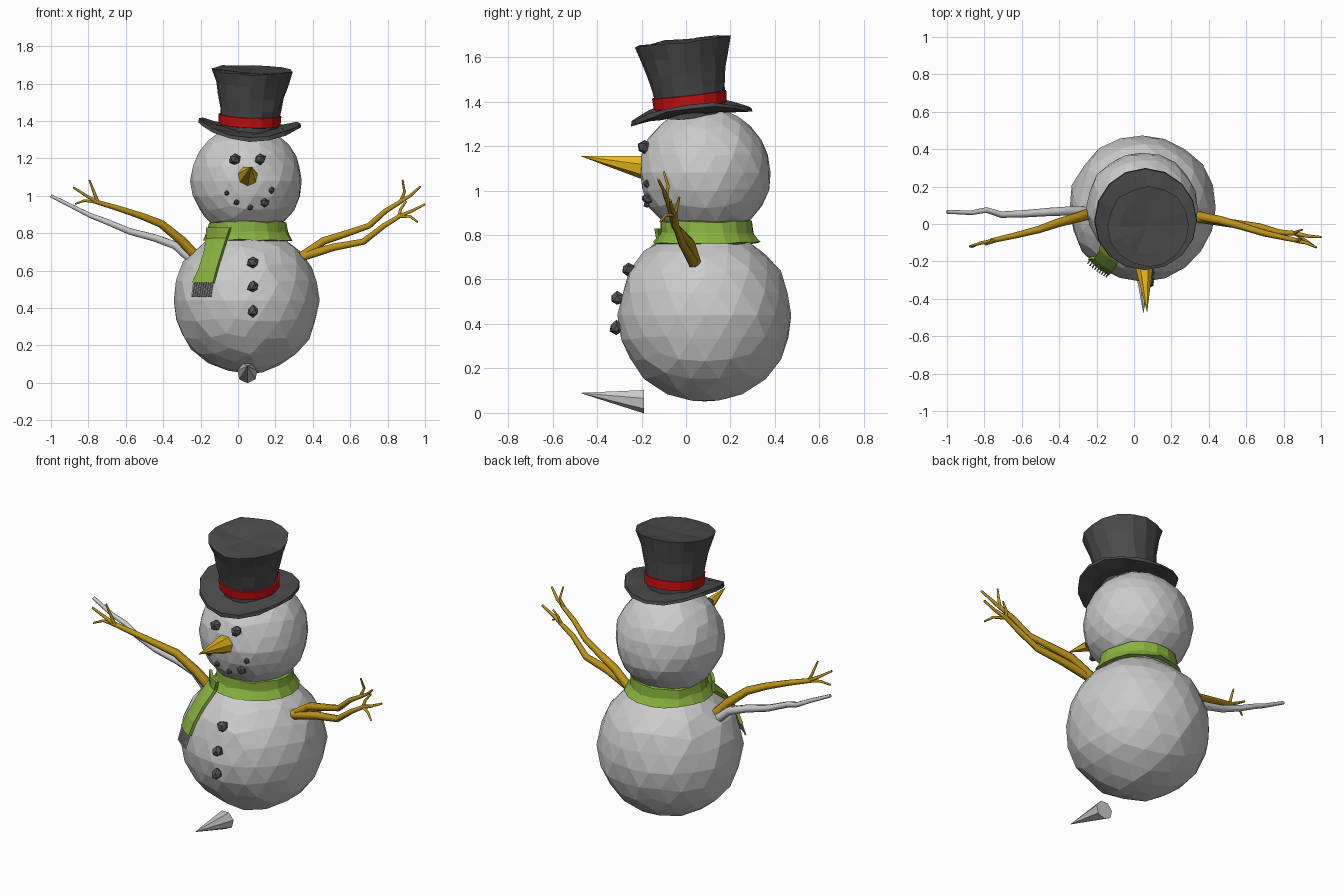
import bpy, bmesh, math, random
from mathutils import Vector, Matrix

if "Cube" in bpy.data.objects:
    bpy.data.objects.remove(bpy.data.objects["Cube"])

random.seed(4)


def material(name, r, g, b):
    m = bpy.data.materials.new(name)
    m.diffuse_color = (r, g, b, 1)
    m.use_nodes = True
    m.node_tree.nodes["Principled BSDF"].inputs["Base Color"].default_value = m.diffuse_color
    return m


COAL = material("coal", 0.09, 0.09, 0.095)
FELT = material("felt", 0.07, 0.07, 0.07)
RED = material("ribbon_red", 0.6, 0.005, 0.005)
GREEN = material("wool_green", 0.25, 0.45, 0.05)
ORANGE = material("carrot", 0.85, 0.5, 0.01)
WOOD = material("wood", 0.5, 0.29, 0.01)


def finish(bm, name, mat=None, matrix=None):
    bmesh.ops.recalc_face_normals(bm, faces=bm.faces)
    me = bpy.data.meshes.new(name)
    bm.to_mesh(me)
    bm.free()
    ob = bpy.data.objects.new(name, me)
    bpy.context.collection.objects.link(ob)
    if mat:
        me.materials.append(mat)
    if matrix:
        ob.matrix_world = matrix
    return ob


def lump(name, centre, radius, subdiv, jitter, mat=None):
    bm = bmesh.new()
    bmesh.ops.create_icosphere(bm, subdivisions=subdiv, radius=radius)
    for v in bm.verts:
        v.co *= 1 + random.uniform(-jitter, jitter)
    return finish(bm, name, mat, Matrix.Translation(centre))


def lathe(name, profile, sides, mat, matrix, shape=None, closed=False):
    # Spin (radius, height) pairs; shape() can bend the result
    bm = bmesh.new()
    rings = []
    for r, z in profile:
        if r == 0:
            rings.append([bm.verts.new((0, 0, z))] * sides)
        else:
            rings.append([bm.verts.new((r * math.cos(a), r * math.sin(a), z))
                          for a in (2 * math.pi * i / sides for i in range(sides))])
    pairs = list(zip(rings, rings[1:]))
    if closed:
        pairs.append((rings[-1], rings[0]))
    for lo, hi in pairs:
        for i in range(sides):
            j = (i + 1) % sides
            bm.faces.new(list(dict.fromkeys((lo[i], lo[j], hi[j], hi[i]))))
    if shape:
        for v in bm.verts:
            v.co = shape(v.co)
    return finish(bm, name, mat, matrix)


def cone(name, base, tip, radius, mat=None):
    # Seven-sided spike whose base faces straight back
    bm = bmesh.new()
    ring = [bm.verts.new((base[0] + radius * math.sin(a), base[1], base[2] + radius * math.cos(a)))
            for a in (2 * math.pi * (i + 0.5) / 7 for i in range(7))]
    top = bm.verts.new(tip)
    bm.faces.new(ring)
    for i in range(7):
        bm.faces.new((ring[i], ring[(i + 1) % 7], top))
    return finish(bm, name, mat)


def stick(name, branches, mat=None):
    # Each branch: (start radius, end radius, points)
    cu = bpy.data.curves.new(name, 'CURVE')
    cu.dimensions = '3D'
    cu.bevel_depth = 1
    cu.bevel_resolution = 1
    cu.use_fill_caps = True
    for r0, r1, pts in branches:
        sp = cu.splines.new('POLY')
        sp.points.add(len(pts) - 1)
        for i, p in enumerate(pts):
            sp.points[i].co = (*p, 1)
            sp.points[i].radius = r0 + (r1 - r0) * i / (len(pts) - 1)
    ob = bpy.data.objects.new(name, cu)
    bpy.context.collection.objects.link(ob)
    if mat:
        cu.materials.append(mat)
    bpy.ops.object.select_all(action='DESELECT')
    ob.select_set(True)
    bpy.context.view_layer.objects.active = ob
    bpy.ops.object.convert(target='MESH')


BODY, BODY_R = Vector((0.045, 0.085, 0.44)), 0.392
HEAD, HEAD_R = Vector((0.045, 0.087, 1.08)), 0.297


def front_y(x, z, c, r):
    return c.y - math.sqrt(max(0, r * r - (x - c.x) ** 2 - (z - c.z) ** 2))


# Snow balls
lump("body", BODY, BODY_R, 3, 0.018)
lump("head", HEAD, HEAD_R, 3, 0.018)

# Coal: buttons, eyes and mouth
for z in (0.645, 0.515, 0.383):
    lump("button", (0.08, front_y(0.08, z, BODY, BODY_R) - 0.012, z), 0.032, 1, 0.12, COAL)
for x in (-0.017, 0.118):
    lump("eye", (x, front_y(x, 1.195, HEAD, HEAD_R) - 0.006, 1.195), 0.032, 1, 0.12, COAL)
for x, z, r in ((-0.06, 1.015, 0.014), (-0.008, 0.965, 0.016), (0.065, 0.937, 0.016),
                (0.143, 0.963, 0.025), (0.18, 1.03, 0.018)):
    lump("mouth_stone", (x, front_y(x, z, HEAD, HEAD_R) - 0.003, z), r, 1, 0.1, COAL)

# Carrot nose and loose spike on the floor
cone("nose", (0.052, -0.195, 1.105), (0.07, -0.475, 1.155), 0.055, ORANGE)
cone("floor_spike", (0.05, -0.19, 0.053), (0.05, -0.478, 0.09), 0.055)

# Top hat: saddle-shaped brim, flared crown, ribbon
hat = (Matrix.Translation((0.06, 0.025, 1.335)) @ Matrix.Rotation(math.radians(6.5), 4, 'X')
       @ Matrix.Rotation(math.radians(2.5), 4, 'Y'))


def saddle(co):
    return Vector((co.x, co.y, co.z + 0.8 * co.x ** 2 + random.uniform(-0.004, 0.004)))


def crumple(co):
    if co.x == 0 and co.y == 0:
        return co.copy()
    return co + Vector([random.uniform(-0.006, 0.006) for _ in range(3)])


lathe("hat_brim", [(0.14, 0.0), (0.2, -0.005), (0.275, -0.012), (0.272, 0.008), (0.2, 0.016), (0.14, 0.02)],
      16, FELT, hat, saddle, True)
lathe("hat_crown", [(0.15, 0.0), (0.154, 0.05), (0.165, 0.13), (0.178, 0.2), (0.193, 0.27),
                    (0.216, 0.34), (0.15, 0.338), (0, 0.325)], 16, FELT, hat, crumple)
lathe("hat_ribbon", [(0.158, 0.045), (0.165, 0.047), (0.168, 0.098), (0.16, 0.1)],
      16, RED, hat, None, True)

# Scarf collar
lathe("scarf_collar", [(0.18, 0.865), (0.208, 0.86), (0.212, 0.81), (0.24, 0.765), (0.215, 0.76), (0.18, 0.8)],
      18, GREEN, Matrix.Translation((0.05, 0.093, 0)), crumple, True)

# Scarf tail draped over the body
bm = bmesh.new()
rows = []
for xl, xr, z in ((-0.165, -0.04, 0.83), (-0.165, -0.06, 0.77), (-0.18, -0.085, 0.69),
                  (-0.205, -0.11, 0.61), (-0.24, -0.13, 0.535)):
    row = []
    for x in (xl, (xl + xr) / 2, xr):
        y = front_y(x, z, BODY, BODY_R) - 0.015
        if z > 0.75:
            y = 0.093 - math.sqrt(0.245 ** 2 - (x - 0.05) ** 2)
        row.append(bm.verts.new((x, y, z)))
    rows.append(row)
for a, b in zip(rows, rows[1:]):
    for i in range(2):
        bm.faces.new((a[i], a[i + 1], b[i + 1], b[i]))
tail = finish(bm, "scarf_tail", GREEN)
sol = tail.modifiers.new("thickness", 'SOLIDIFY')
sol.thickness = 0.018
sol.offset = 0

# Fringe strands
bm = bmesh.new()
for i in range(9):
    t = i / 8
    x = -0.234 + 0.098 * t
    top = Vector((x, front_y(x, 0.535, BODY, BODY_R) - 0.015, 0.54))
    end = Vector((x - 0.012, front_y(x, 0.48, BODY, BODY_R) - 0.022, 0.46))
    d = end - top
    m = (Matrix.Translation((top + end) / 2) @ d.to_track_quat('Z', 'Y').to_matrix().to_4x4()
         @ Matrix.Diagonal((0.007, 0.007, d.length, 1)))
    bmesh.ops.create_cube(bm, size=1, matrix=m)
finish(bm, "scarf_fringe")

# Twig arms
stick("left_arm", [
    (0.03, 0.013, [(-0.22, 0.06, 0.67), (-0.3, 0.035, 0.76), (-0.41, 0.005, 0.85), (-0.51, -0.03, 0.89),
                   (-0.63, -0.06, 0.93), (-0.765, -0.09, 0.97)]),
    (0.012, 0.006, [(-0.75, -0.09, 0.965), (-0.81, -0.1, 1.0), (-0.88, -0.12, 1.045)]),
    (0.011, 0.005, [(-0.75, -0.09, 0.965), (-0.77, -0.1, 1.02), (-0.795, -0.11, 1.085)]),
    (0.01, 0.005, [(-0.75, -0.09, 0.965), (-0.82, -0.1, 0.975), (-0.87, -0.125, 0.957)])], WOOD)
stick("right_arm_upper", [
    (0.026, 0.012, [(0.33, 0.045, 0.67), (0.46, 0.02, 0.76), (0.57, -0.01, 0.795), (0.7, -0.05, 0.84),
                    (0.79, -0.07, 0.92), (0.88, -0.09, 0.975)]),
    (0.012, 0.006, [(0.87, -0.09, 0.97), (0.92, -0.1, 1.0), (0.975, -0.125, 1.05)]),
    (0.01, 0.005, [(0.87, -0.09, 0.97), (0.89, -0.08, 1.02), (0.88, -0.1, 1.085)])], WOOD)
stick("right_arm_lower", [
    (0.026, 0.012, [(0.33, 0.035, 0.67), (0.51, 0.005, 0.725), (0.67, -0.015, 0.755), (0.78, -0.045, 0.84),
                    (0.87, -0.05, 0.895)]),
    (0.012, 0.006, [(0.86, -0.05, 0.89), (0.93, -0.065, 0.92), (1.0, -0.07, 0.955)]),
    (0.01, 0.005, [(0.86, -0.05, 0.89), (0.87, -0.04, 0.93), (0.9, -0.03, 0.97)]),
    (0.01, 0.005, [(0.86, -0.05, 0.89), (0.92, -0.09, 0.89), (0.96, -0.115, 0.86)])], WOOD)
stick("grey_stick", [
    (0.027, 0.01, [(-0.24, 0.065, 0.65), (-0.335, 0.07, 0.735), (-0.445, 0.065, 0.775), (-0.58, 0.055, 0.81),
                   (-0.71, 0.05, 0.865), (-0.79, 0.075, 0.895), (-0.87, 0.06, 0.935), (-1.0, 0.065, 1.0)])])
